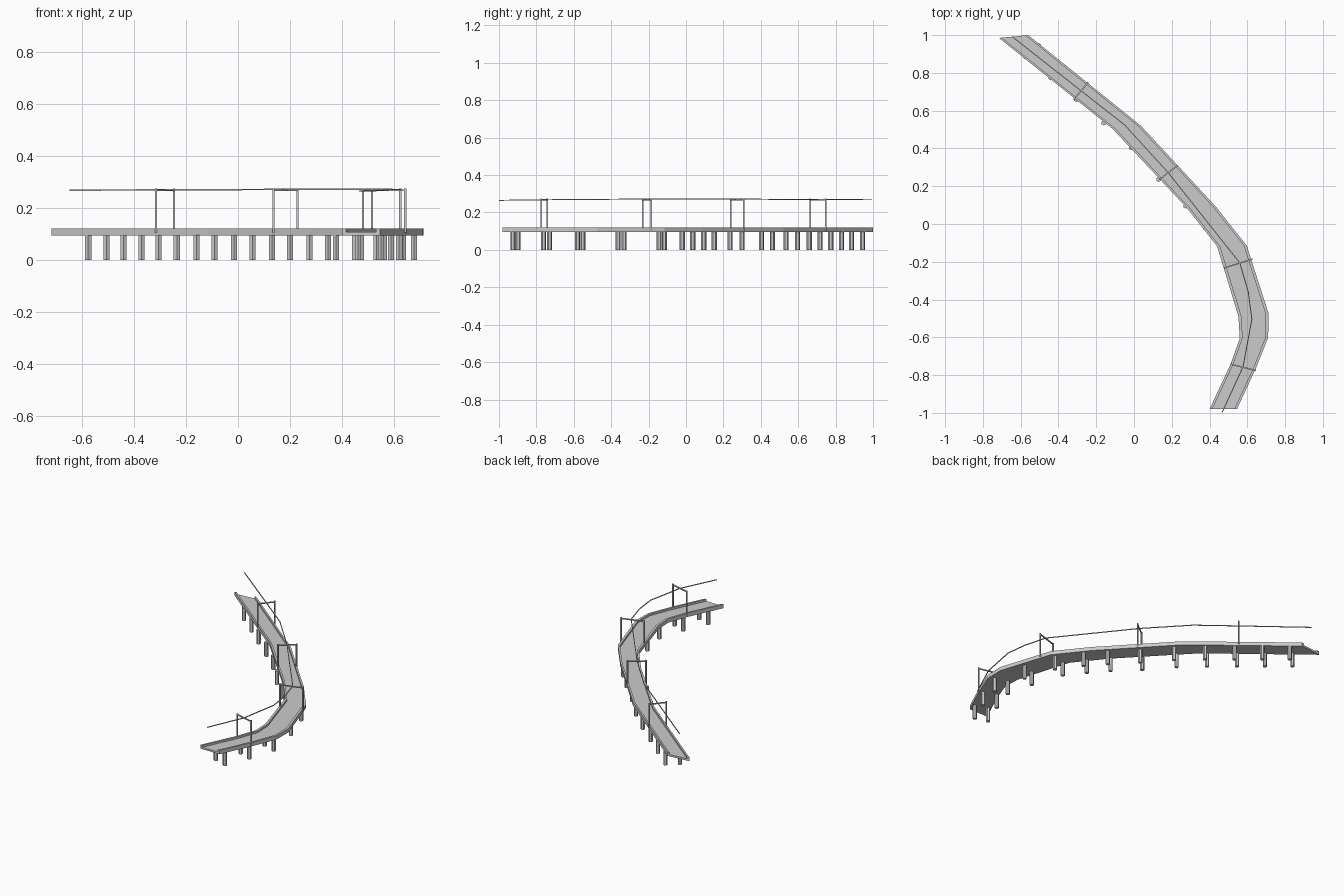
import bpy, bmesh, math
from mathutils import Vector

if "Cube" in bpy.data.objects:
    bpy.data.objects.remove(bpy.data.objects["Cube"])


def finish(name, bm):
    bmesh.ops.recalc_face_normals(bm, faces=bm.faces)
    me = bpy.data.meshes.new(name)
    bm.to_mesh(me)
    bm.free()
    ob = bpy.data.objects.new(name, me)
    bpy.context.collection.objects.link(ob)
    return ob


def add_beam(bm, a, b, w):
    """Square bar of thickness w from a to b."""
    a, b = Vector(a), Vector(b)
    d = (b - a).normalized()
    up = Vector((0, 0, 1)) if abs(d.z) < 0.9 else Vector((0, 1, 0))
    s = d.cross(up).normalized() * w / 2
    u = s.cross(d).normalized() * w / 2
    rings = [[bm.verts.new(p + i * s + j * u)
              for i, j in ((-1, -1), (1, -1), (1, 1), (-1, 1))] for p in (a, b)]
    for k in range(4):
        n = (k + 1) % 4
        bm.faces.new((rings[0][k], rings[0][n], rings[1][n], rings[1][k]))
    bm.faces.new(rings[0])
    bm.faces.new(rings[1])


# Left and right deck edges, seen from above
left = [(-0.715, 0.985), (-0.115, 0.505), (0.28, 0.085), (0.44, -0.118),
        (0.553, -0.49), (0.56, -0.605), (0.51, -0.745), (0.40, -0.98)]
right = [(-0.56, 1.0), (0.037, 0.52), (0.435, 0.09), (0.597, -0.115),
         (0.713, -0.475), (0.71, -0.602), (0.645, -0.765), (0.545, -0.98)]

# Trough-shaped deck: (fraction across, height)
profile = [(0, 0.095), (1, 0.095), (1, 0.121), (0.9, 0.121),
           (0.9, 0.108), (0.1, 0.108), (0.1, 0.121), (0, 0.121)]
bm = bmesh.new()
rings = []
for l, r in zip(left, right):
    ring = []
    for t, z in profile:
        p = Vector(l).lerp(Vector(r), t)
        ring.append(bm.verts.new((p.x, p.y, z)))
    rings.append(ring)
n = len(profile)
for a, b in zip(rings, rings[1:]):
    for k in range(n):
        bm.faces.new((a[k], a[(k + 1) % n], b[(k + 1) % n], b[k]))
bm.faces.new(rings[0])
bm.faces.new(rings[-1])
finish("track_deck", bm)

# Pairs of hexagonal piers: centre and half offset to the right pier
stations = [(-0.54, 0.915, 0.035, 0.029), (-0.405, 0.803, 0.035, 0.029),
            (-0.27, 0.688, 0.035, 0.029), (-0.125, 0.566, 0.035, 0.031),
            (0.02, 0.433, 0.035, 0.029), (0.165, 0.268, 0.035, 0.032),
            (0.31, 0.123, 0.035, 0.028), (0.413, 0.008, 0.037, 0.028),
            (0.516, -0.13, 0.044, 0.014), (0.59, -0.347, 0.043, 0.016),
            (0.632, -0.565, 0.044, -0.014), (0.575, -0.745, 0.044, -0.016),
            (0.505, -0.912, 0.044, -0.014)]
bm = bmesh.new()
R = 0.0135
for x, y, dx, dy in stations:
    for s in (-1, 1):
        px, py = x + s * dx, y + s * dy
        hexa = [(px + R * math.sin(i * math.pi / 3), py + R * math.cos(i * math.pi / 3))
                for i in range(6)]
        lo = [bm.verts.new((*p, 0)) for p in hexa]
        hi = [bm.verts.new((*p, 0.0965)) for p in hexa]
        for k in range(6):
            m = (k + 1) % 6
            bm.faces.new((lo[k], lo[m], hi[m], hi[k]))
        bm.faces.new(lo)
        bm.faces.new(hi)
finish("support_piers", bm)

# Overhead gantries: two posts and a crossbar each
gantries = [((-0.315, 0.663), (-0.245, 0.747)), ((0.137, 0.238), (0.228, 0.308)),
            ((0.48, -0.232), (0.623, -0.187)), ((0.514, -0.743), (0.642, -0.775))]
bm = bmesh.new()
for a, b in gantries:
    for p in (a, b):
        add_beam(bm, (*p, 0.105), (*p, 0.275), 0.008)
    add_beam(bm, (*a, 0.268), (*b, 0.268), 0.007)
finish("wire_gantries", bm)

# Overhead wire
wire = [(-0.645, 0.992, 0.268), (-0.28, 0.705, 0.27), (-0.05, 0.525, 0.27),
        (0.18, 0.273, 0.272), (0.56, -0.206, 0.272), (0.605, -0.36, 0.271),
        (0.624, -0.505, 0.27), (0.577, -0.757, 0.268), (0.466, -0.998, 0.265)]
bm = bmesh.new()
for a, b in zip(wire, wire[1:]):
    add_beam(bm, a, b, 0.005)
finish("overhead_wire", bm)
